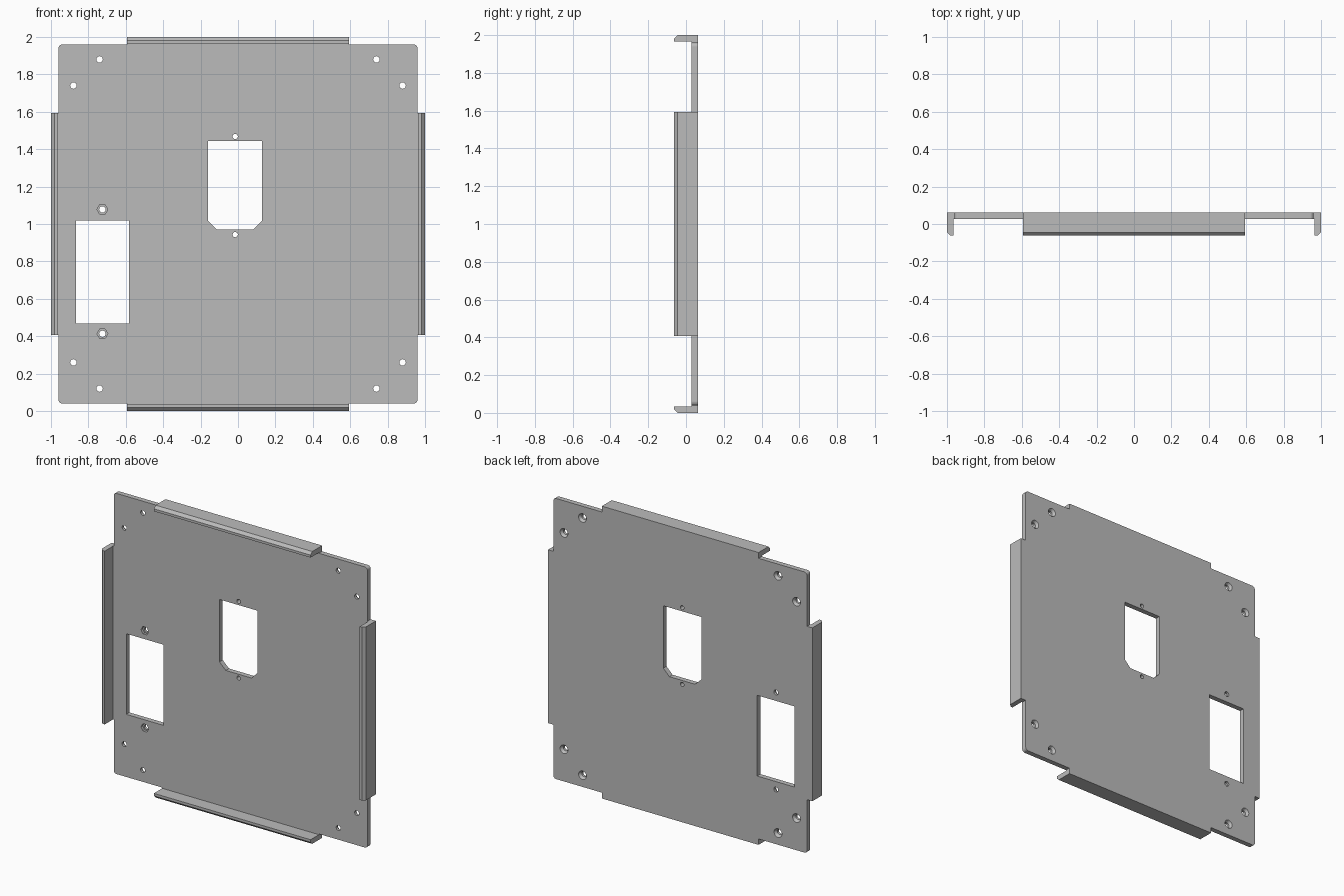
import bpy
import bmesh
from math import cos, sin, pi
from mathutils import Matrix, Vector

cube = bpy.data.objects.get("Cube")
if cube:
    bpy.data.objects.remove(cube)

FRONT, BACK, INNER = -0.0625, 0.0625, 0.028   # depth of lips, back face, front of sheet
MID = 1.0                                     # height of the panel centre

grey = bpy.data.materials.new("sheet_metal_grey")
grey.use_nodes = True
colour = (0.5, 0.5, 0.5, 1)
grey.diffuse_color = colour
grey.node_tree.nodes["Principled BSDF"].inputs["Base Color"].default_value = colour


def loft(bm, first, last):
    """Solid between two matching loops of points."""
    a = [bm.verts.new(p) for p in first]
    b = [bm.verts.new(p) for p in last]
    bm.faces.new(a)
    bm.faces.new(b[::-1])
    for i in range(len(a)):
        j = (i + 1) % len(a)
        bm.faces.new((a[j], a[i], b[i], b[j]))


def prism(bm, outline, y0, y1):
    loft(bm, [(x, y0, z) for x, z in outline], [(x, y1, z) for x, z in outline])


def ring(x, z, r, n=24):
    return [(x + r * cos(2 * pi * i / n), z + r * sin(2 * pi * i / n)) for i in range(n)]


def rect(x0, x1, z0, z1):
    return [(x0, z0), (x1, z0), (x1, z1), (x0, z1)]


def finish(name, bm):
    bmesh.ops.recalc_face_normals(bm, faces=bm.faces)
    mesh = bpy.data.meshes.new(name)
    bm.to_mesh(mesh)
    bm.free()
    mesh.materials.append(grey)
    ob = bpy.data.objects.new(name, mesh)
    bpy.context.collection.objects.link(ob)
    return ob


def cut(target, bm):
    """Subtract the solids in bm from the target, then drop the cutter."""
    cutter = finish("cutter", bm)
    cutter.hide_render = True
    mod = target.modifiers.new("cut", "BOOLEAN")
    mod.operation, mod.solver, mod.object = "DIFFERENCE", "EXACT", cutter
    bpy.context.view_layer.objects.active = target
    bpy.ops.object.modifier_apply(modifier=mod.name)
    bpy.data.objects.remove(cutter)


# Sheet with rounded corners
half, r = 0.96, 0.02
outline = []
for k, (sx, sz) in enumerate([(1, 1), (-1, 1), (-1, -1), (1, -1)]):
    for s in range(6):
        a = (k + s / 5) * pi / 2
        outline.append((sx * (half - r) + r * cos(a), MID + sz * (half - r) + r * sin(a)))
bm = bmesh.new()
prism(bm, outline, INNER, BACK)
panel = finish("panel", bm)

# Openings and through holes
corner_holes = [(sx * x, MID + sz * z) for sx in (-1, 1) for sz in (-1, 1)
                for x, z in ((0.74, 0.88), (0.88, 0.74))]
hex_holes = [(-0.725, 0.413), (-0.725, 1.078)]
small_holes = [(-0.015, 0.943), (-0.015, 1.468)]
bm = bmesh.new()
window = [(-0.112, 0.97), (0.082, 0.97), (0.128, 1.016), (0.128, 1.443),
          (-0.16, 1.443), (-0.16, 1.016)]
solids = [window, rect(-0.865, -0.582, 0.468, 1.02)]
solids += [ring(x, z, 0.017) for x, z in corner_holes + hex_holes]
solids += [ring(x, z, 0.014) for x, z in small_holes]
for shape in solids:
    prism(bm, shape, INNER - 0.02, BACK + 0.02)
cut(panel, bm)

# Countersinks on the back, hexagonal nut pockets on the front
bm = bmesh.new()
for x, z in corner_holes:
    loft(bm, [(u, BACK + 0.002, v) for u, v in ring(x, z, 0.031)],
         [(u, BACK - 0.018, v) for u, v in ring(x, z, 0.0165)])
for x, z in hex_holes:
    prism(bm, ring(x, z, 0.029, 6), INNER - 0.01, INNER + 0.018)
cut(panel, bm)

# Bent lips on all four sides, chamfered on the outer front edge
profile = [(half, BACK), (1, BACK), (1, FRONT + 0.018), (0.982, FRONT),
           (0.965, FRONT), (0.965, INNER), (half, INNER)]
length = 0.593
for k, side in enumerate(("left", "top", "right", "bottom")):
    bm = bmesh.new()
    loft(bm, [(x, y, -length) for x, y in profile], [(x, y, length) for x, y in profile])
    turn = Matrix.Translation(Vector((0, 0, MID))) @ Matrix.Rotation(-k * pi / 2, 4, "Y")
    bmesh.ops.transform(bm, matrix=turn, verts=bm.verts)
    finish(side + "_lip", bm)
